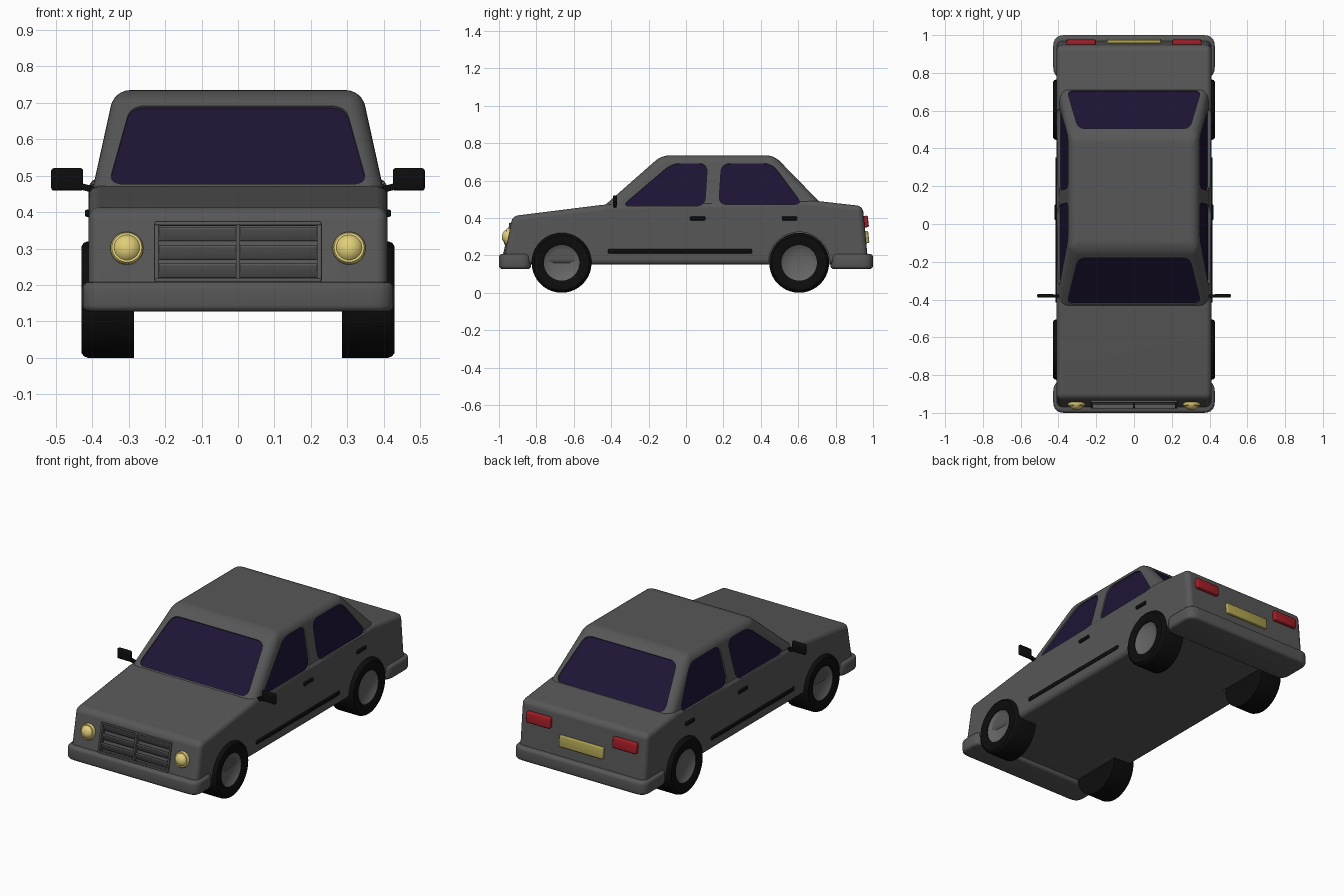
import bpy, bmesh, math
from mathutils import Vector, Matrix

if "Cube" in bpy.data.objects:
    bpy.data.objects.remove(bpy.data.objects["Cube"])


def material(name, rgb):
    m = bpy.data.materials.new(name)
    m.diffuse_color = (*rgb, 1)
    m.use_nodes = True
    m.node_tree.nodes["Principled BSDF"].inputs["Base Color"].default_value = m.diffuse_color
    return m


PAINT = material("dark_grey", (0.095, 0.095, 0.095))
HUB = material("hub_grey", (0.13, 0.13, 0.13))
GLASS = material("glass", (0.013, 0.007, 0.036))
BLACK = material("black", (0.004, 0.004, 0.004))
YELLOW = material("yellow", (0.75, 0.62, 0.19))
PLATE = material("plate_yellow", (0.42, 0.36, 0.08))
RED = material("red", (0.36, 0.012, 0.018))


def finish(name, bm, mat=PAINT, angle=35):
    bmesh.ops.recalc_face_normals(bm, faces=bm.faces)
    me = bpy.data.meshes.new(name)
    bm.to_mesh(me)
    bm.free()
    ob = bpy.data.objects.new(name, me)
    bpy.context.collection.objects.link(ob)
    me.materials.append(mat)
    smooth(ob, angle)
    return ob


def smooth(ob, angle=35):
    bpy.ops.object.select_all(action='DESELECT')
    ob.select_set(True)
    bpy.context.view_layer.objects.active = ob
    bpy.ops.object.shade_smooth_by_angle(angle=math.radians(angle))


def rounded(pts, r, n=5):
    """Replace every corner by a small curve."""
    out = []
    for i, p in enumerate(pts):
        a, b = pts[i - 1] - p, pts[(i + 1) % len(pts)] - p
        p0 = p + a.normalized() * min(r, a.length * 0.48)
        p1 = p + b.normalized() * min(r, b.length * 0.48)
        for k in range(n + 1):
            t = k / n
            out.append(p0 * (1 - t) ** 2 + p * 2 * t * (1 - t) + p1 * t * t)
    return out


def prism(name, pts, normal, lo, hi, r=0, mat=PAINT, bevel=0, all_edges=False):
    """Planar outline, corners rounded by r, extruded from lo to hi along normal."""
    pts = [Vector(p) for p in pts]
    n = Vector(normal).normalized()
    if r:
        pts = rounded(pts, r)
    bm = bmesh.new()
    a = [bm.verts.new(p + n * lo) for p in pts]
    b = [bm.verts.new(p + n * hi) for p in pts]
    caps = [bm.faces.new(a), bm.faces.new(b)]
    for i in range(len(a)):
        j = (i + 1) % len(a)
        bm.faces.new((a[i], a[j], b[j], b[i]))
    bmesh.ops.recalc_face_normals(bm, faces=bm.faces)
    if bevel:
        rim = bm.edges[:] if all_edges else [e for f in caps for e in f.edges]
        bmesh.ops.bevel(bm, geom=rim, offset=bevel, segments=4, profile=0.5, affect='EDGES')
    return finish(name, bm, mat)


def box(name, c, size, bevel=0, mat=PAINT, tilt=0):
    bm = bmesh.new()
    bmesh.ops.create_cube(bm, size=1, matrix=Matrix.Diagonal((*size, 1)))
    if bevel:
        bmesh.ops.bevel(bm, geom=bm.edges[:], offset=bevel, segments=3, profile=0.5, affect='EDGES')
    bm.transform(Matrix.Translation(c) @ Matrix.Rotation(tilt, 4, 'X'))
    return finish(name, bm, mat)


def lathe(name, profile, loc, axis, mat=PAINT, n=40):
    """Spin (radius, height) points about an axis."""
    bm = bmesh.new()
    rings = [[bm.verts.new((r * math.cos(2 * math.pi * k / n), r * math.sin(2 * math.pi * k / n), h))
              for k in range(n)] for r, h in profile]
    for p, q in zip(rings, rings[1:]):
        for k in range(n):
            bm.faces.new((p[k], p[(k + 1) % n], q[(k + 1) % n], q[k]))
    bmesh.ops.remove_doubles(bm, verts=bm.verts, dist=1e-5)
    bm.transform(Matrix.Translation(loc) @ Vector(axis).to_track_quat('Z', 'Y').to_matrix().to_4x4())
    return finish(name, bm, mat)


def volume(me):
    bm = bmesh.new()
    bm.from_mesh(me)
    v = bm.calc_volume()
    bm.free()
    return v


def combine(base, tool, op):
    """Apply one boolean, keeping the result only if it is sound."""
    before = volume(base.data)
    for solver in ('EXACT', 'MANIFOLD', 'FLOAT'):
        m = base.modifiers.new("cut", 'BOOLEAN')
        m.object, m.operation, m.solver = tool, op, solver
        bpy.context.view_layer.update()
        deps = bpy.context.evaluated_depsgraph_get()
        me = bpy.data.meshes.new_from_object(base.evaluated_get(deps))
        base.modifiers.clear()
        if 0.8 < volume(me) / before < 1.9:
            base.data = me
            break
    bpy.data.objects.remove(tool)


# Slanted planes of cabin and nose
def side_x(z): return 0.40 - 0.22 * (z - 0.46)
def front_y(z): return -0.42 + 1.136 * (z - 0.48)
def rear_y(z): return 0.70 - 0.976 * (z - 0.50)
def nose_y(z): return -0.972 + 0.2 * (z - 0.19)


TILT = math.atan(0.2)
NOSE = (0, -math.cos(TILT), math.sin(TILT))
cutters = []

# Lower body: side profile extruded across the width
profile = [(-0.98, 0.15), (-0.928, 0.41), (-0.43, 0.472), (0.68, 0.493), (0.945, 0.463), (0.975, 0.15)]
body = prism("body", [(0, y, z) for y, z in profile], (1, 0, 0), -0.41, 0.41, bevel=0.03, all_edges=True)

# Cabin: tapered block with rounded pillars and roof edges
bm = bmesh.new()
v = [[bm.verts.new((s * side_x(z), y(z), z)) for s, y in
      ((-1, front_y), (1, front_y), (1, rear_y), (-1, rear_y))] for z in (0.43, 0.735)]
bm.faces.new(v[0])
bm.faces.new(v[1])
for i in range(4):
    bm.faces.new((v[0][i], v[0][i - 1], v[1][i - 1], v[1][i]))
bmesh.ops.recalc_face_normals(bm, faces=bm.faces)
edges = [e for e in bm.edges if not all(w in v[0] for w in e.verts)]
bmesh.ops.bevel(bm, geom=edges, offset=0.042, segments=6, profile=0.5, affect='EDGES')
cabin = finish("cabin", bm)


# Windows: recess cutter plus a pane set into it
def window(name, pts, normal, r):
    cutters.append(prism(name + "_cutter", pts, normal, -0.012, 0.05, r))
    prism(name, pts, normal, -0.02, -0.008, r, GLASS)


window("windshield", [(x, front_y(z), z) for x, z in
       ((-0.355, 0.477), (0.355, 0.477), (0.295, 0.692), (-0.295, 0.692))], (0, -0.66, 0.75), 0.045)
window("rear_window", [(x, rear_y(z), z) for x, z in
       ((-0.355, 0.492), (0.355, 0.492), (0.295, 0.70), (-0.295, 0.70))], (0, 0.715, 0.698), 0.045)
front_door = [(-0.345, 0.462), (0.10, 0.462), (0.115, 0.692), (-0.075, 0.692)]
rear_door = [(0.175, 0.47), (0.625, 0.47), (0.46, 0.692), (0.19, 0.692)]
for s, tag in ((-1, "left"), (1, "right")):
    for part, pts in (("front", front_door), ("rear", rear_door)):
        window(f"{tag}_{part}_window", [(s * side_x(z), y, z) for y, z in pts], (s, 0, 0.22), 0.05)

    # Wheels and arches
    for y, part in ((-0.665, "front"), (0.605, "rear")):
        cutters.append(lathe("arch_cutter", [(0, 0.27), (0.165, 0.27), (0.165, 0.5), (0, 0.5)],
                             (0, y, 0.16), (s, 0, 0)))
        lathe(f"{tag}_{part}_tyre", [(0, 0.286), (0.16, 0.286), (0.16, 0.412), (0.156, 0.423), (0.146, 0.43),
              (0.105, 0.43), (0.095, 0.424), (0.095, 0.38), (0, 0.38)], (0, y, 0.16), (s, 0, 0), BLACK)
        lathe(f"{tag}_{part}_hub", [(0.096, 0.39), (0.096, 0.421), (0.088, 0.416), (0.07, 0.408),
              (0.045, 0.402), (0, 0.40)], (0, y, 0.16), (s, 0, 0), HUB)

    # Door handles, side trim, mirrors
    for y in (0.062, 0.553):
        box(f"{tag}_door_handle", (s * 0.41, y, 0.397), (0.02, 0.082, 0.02), 0.005, BLACK)
    box(f"{tag}_side_trim", (s * 0.408, -0.032, 0.222), (0.016, 0.77, 0.024), 0.005, BLACK)
    box(f"{tag}_mirror", (s * 0.469, -0.38, 0.49), (0.088, 0.02, 0.062), 0.008, BLACK)
    prism(f"{tag}_mirror_arm", [(s * x, -0.38, z) for x, z in
          ((0.385, 0.45), (0.44, 0.464), (0.44, 0.482), (0.385, 0.468))], (0, 1, 0), -0.008, 0.008, mat=BLACK)

    # Lights
    lathe(f"{tag}_headlight", [(0.045, -0.02), (0.045, 0.01), (0.041, 0.016), (0.035, 0.016), (0.032, 0.02),
          (0.024, 0.028), (0.012, 0.033), (0, 0.034)], (s * 0.305, nose_y(0.30), 0.30), NOSE, YELLOW)
    box(f"{tag}_tail_light", (s * 0.28, 0.957, 0.38), (0.155, 0.036, 0.062), 0.008, RED, 0.11)

box("number_plate", (0, 0.965, 0.297), (0.285, 0.024, 0.065), 0.006, PLATE, 0.11)

# Grille: recess, frame bars, slats and divider
cutters.append(prism("grille_cutter", [(x, nose_y(z), z) for x, z in
               ((-0.222, 0.212), (0.222, 0.212), (0.222, 0.368), (-0.222, 0.368))], NOSE, -0.03, 0.05))
for z in (0.212, 0.368):
    box("grille_frame", (0, nose_y(z), z), (0.456, 0.02, 0.01), 0.003, tilt=-TILT)
for x in (-0.223, 0, 0.223):
    box("grille_post", (x, nose_y(0.29) + 0.004, 0.29), (0.012, 0.024, 0.16), 0.003, tilt=-TILT)
for z in (0.24, 0.29, 0.34):
    box("grille_slat", (0, nose_y(z) + 0.014, z), (0.44, 0.012, 0.04), 0.004, tilt=0.35)

# Wrap-round bumpers
for s, name, inner in ((-1, "front_bumper", 0.828), (1, "rear_bumper", 0.772)):
    outline = [(-0.428, s, 0), (0.428, s, 0), (0.428, s * inner, 0), (-0.428, s * inner, 0)]
    prism(name, outline, (0, 0, 1), 0.127, 0.208, 0.06, bevel=0.018)

# Merge cabin into body, then cut the recesses and arches
combine(body, cabin, 'UNION')
for c in cutters:
    combine(body, c, 'DIFFERENCE')
smooth(body)
body.modifiers.new("even_shading", 'WEIGHTED_NORMAL').keep_sharp = True
